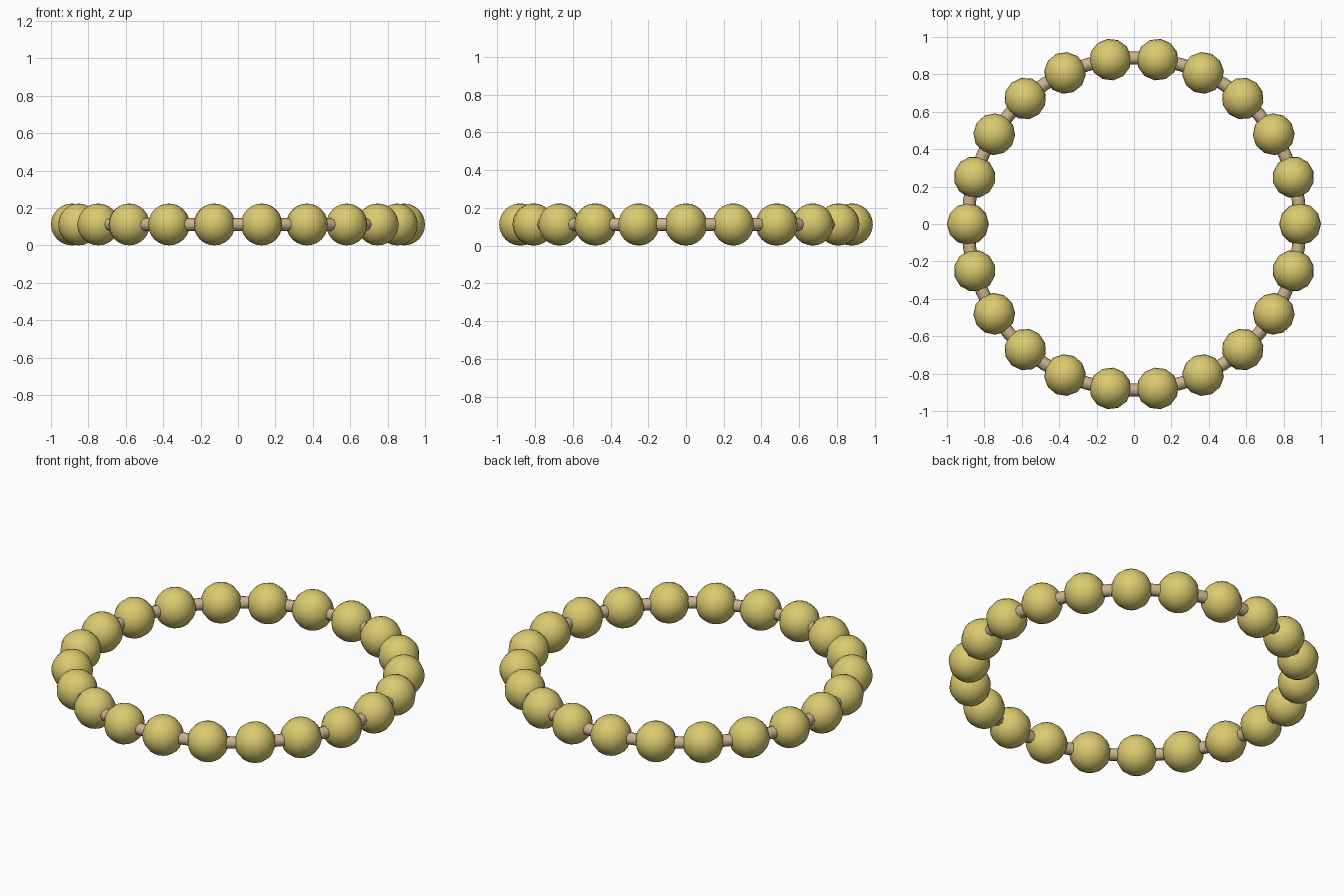
import bpy, math

if "Cube" in bpy.data.objects:
    bpy.data.objects.remove(bpy.data.objects["Cube"])

COUNT, RING_R, BEAD_R, Z = 22, 0.888, 0.112, 0.112


def material(name, rgb):
    m = bpy.data.materials.new(name)
    m.diffuse_color = (*rgb, 1)
    m.use_nodes = True
    m.node_tree.nodes["Principled BSDF"].inputs["Base Color"].default_value = m.diffuse_color
    return m


gold = material("pale gold", (0.71, 0.59, 0.16))
tan = material("tan cord", (0.60, 0.45, 0.27))


def finish(obj, name, mat):
    obj.name = name
    obj.data.materials.append(mat)
    bpy.ops.object.shade_smooth()


# Cord running through the beads
bpy.ops.mesh.primitive_torus_add(location=(0, 0, Z), major_radius=RING_R, minor_radius=0.035,
                                 major_segments=44, minor_segments=8)
finish(bpy.context.object, "cord", tan)

# Beads evenly spaced round the ring
for i in range(COUNT):
    a = 2 * math.pi * i / COUNT
    bpy.ops.mesh.primitive_uv_sphere_add(segments=12, ring_count=12, radius=BEAD_R,
                                         location=(RING_R * math.cos(a), RING_R * math.sin(a), Z),
                                         rotation=(0, 0, a))
    finish(bpy.context.object, f"bead_{i + 1}", gold)
